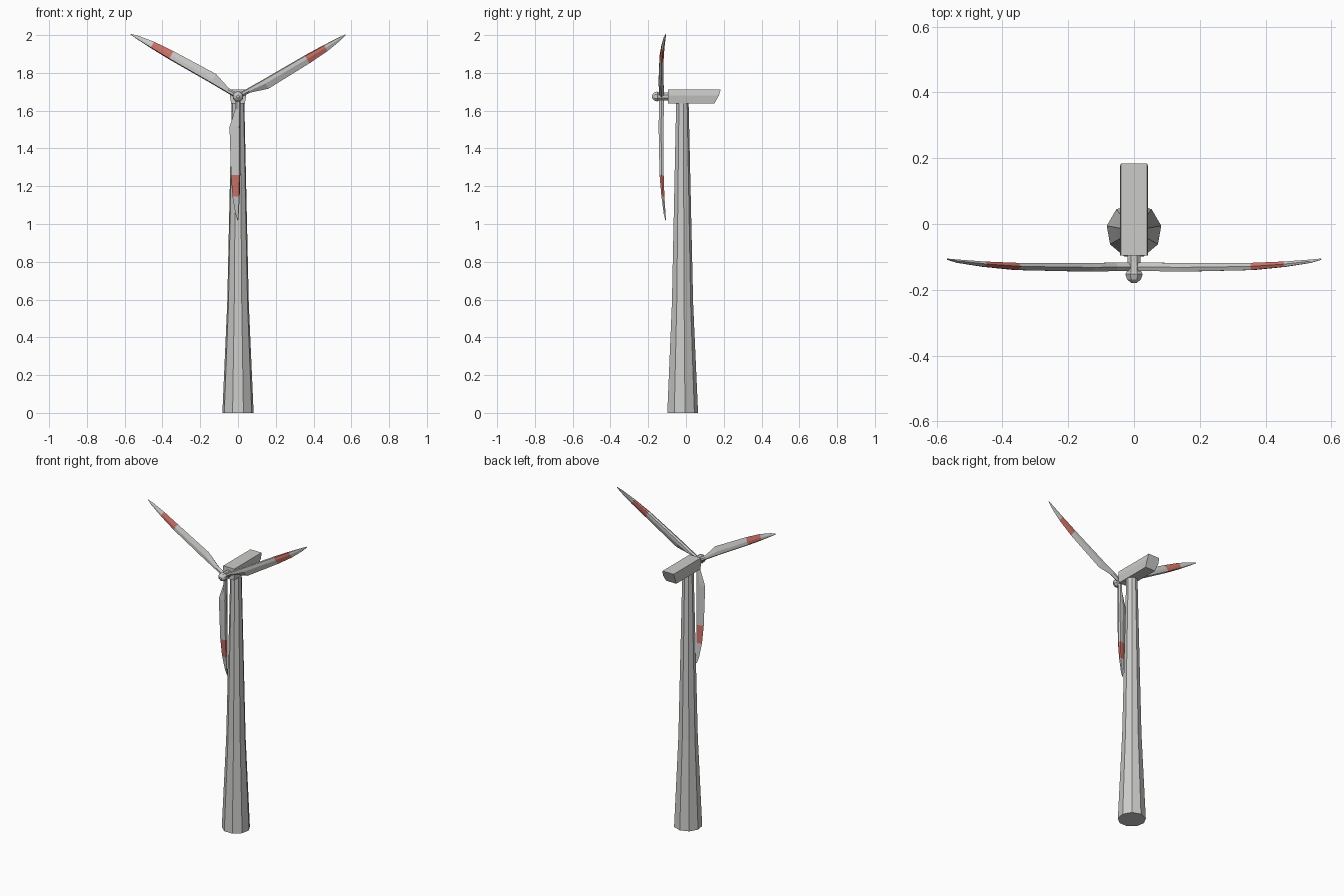
import bpy, bmesh, math
from mathutils import Matrix, Vector

cube = bpy.data.objects.get("Cube")
if cube:
    bpy.data.objects.remove(cube, do_unlink=True)


def material(name, rgb):
    m = bpy.data.materials.new(name)
    m.use_nodes = True
    m.diffuse_color = (*rgb, 1)
    m.node_tree.nodes["Principled BSDF"].inputs["Base Color"].default_value = (*rgb, 1)
    return m


grey = material("light_grey", (0.6, 0.6, 0.59))
red = material("warning_red", (0.6, 0.17, 0.14))
HUB_Z = 1.675


def loft(name, rings, matrix=Matrix(), stripe=None):
    """Skin a list of equal-length rings, cap the ends; stripe = red segment index."""
    bm = bmesh.new()
    loops = [[bm.verts.new(matrix @ Vector(p)) for p in ring] for ring in rings]
    n = len(loops[0])
    for k, (a, b) in enumerate(zip(loops, loops[1:])):
        for i in range(n):
            j = (i + 1) % n
            f = bm.faces.new((a[i], a[j], b[j], b[i]))
            f.material_index = int(k == stripe)
    bm.faces.new(loops[0][::-1])
    bm.faces.new(loops[-1])
    bmesh.ops.recalc_face_normals(bm, faces=bm.faces)
    mesh = bpy.data.meshes.new(name)
    bm.to_mesh(mesh)
    bm.free()
    mesh.materials.append(grey)
    mesh.materials.append(red)
    ob = bpy.data.objects.new(name, mesh)
    bpy.context.collection.objects.link(ob)
    return ob


def circle(n, r, start):
    return [(r * math.cos(start + i * math.tau / n), r * math.sin(start + i * math.tau / n))
            for i in range(n)]


# Nine-sided tapering tower
loft("tower", [[(x, y - 0.02, z) for x, y in circle(9, r, math.pi / 2)]
               for z, r in [(0, 0.084), (0.58, 0.058), (1.645, 0.034)]])

# Nacelle: six-sided section, rear end raked
section = [(-0.036, 1.638), (0.036, 1.638), (0.043, 1.68),
           (0.04, 1.713), (-0.04, 1.713), (-0.043, 1.68)]
rear = {1.638: 0.15, 1.68: 0.174, 1.713: 0.184}
loft("nacelle", [[(x, -0.095, z) for x, z in section],
                 [(x, rear[z], z) for x, z in section]])

# Hub with nose cone, lathed along y
hub = [(-0.18, 0.008), (-0.168, 0.023), (-0.152, 0.029), (-0.146, 0.024),
       (-0.115, 0.022), (-0.09, 0.022)]
loft("hub", [[(x, y, HUB_Z + z) for x, z in circle(8, r, math.pi / 8)] for y, r in hub])

# Blade stations: distance, trailing width, leading width, half thickness, y
stations = [(0.012, 0.013, 0.013, 0.013, -0.13), (0.065, 0.014, 0.012, 0.013, -0.13),
            (0.16, 0.045, 0.011, 0.013, -0.132), (0.415, 0.037, 0.012, 0.011, -0.129),
            (0.53, 0.029, 0.009, 0.008, -0.122), (0.62, 0.014, 0.004, 0.005, -0.113),
            (0.656, 0.003, 0.001, 0.002, -0.107)]
outline = []
for d, t, l, h, y in stations:
    outline.append([(-t, y, -d), (-t * 0.3, y - h, -d), (l * 0.6, y - h, -d),
                    (l, y, -d), (l * 0.6, y + h, -d), (-t * 0.3, y + h, -d)])

for k, name in enumerate(("lower_blade", "left_blade", "right_blade")):
    turn = Matrix.Translation((0, 0, HUB_Z)) @ Matrix.Rotation(-k * math.tau / 3, 4, 'Y')
    loft(name, outline, turn, stripe=3)
